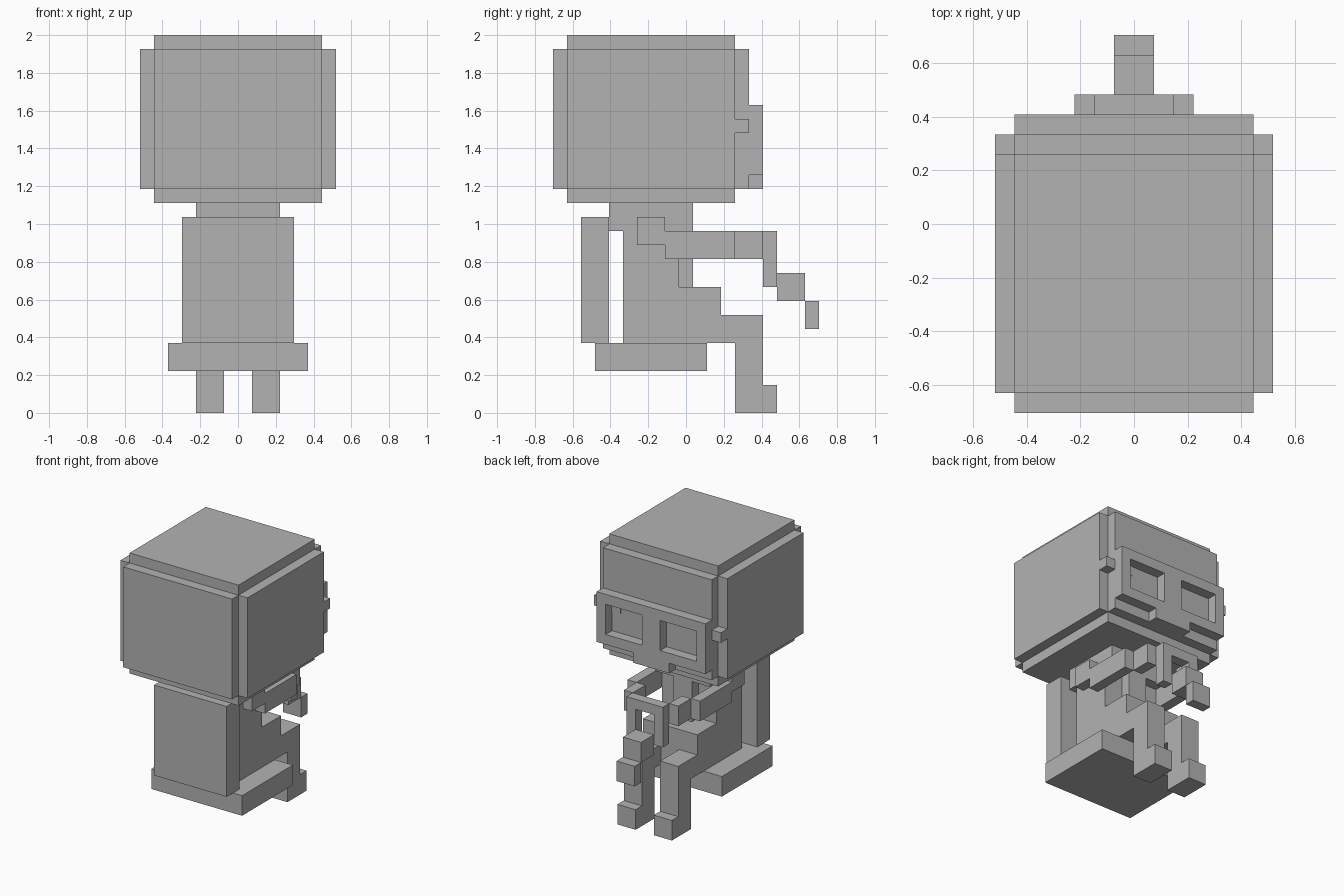
import bpy
import bmesh

if "Cube" in bpy.data.objects:
    bpy.data.objects.remove(bpy.data.objects["Cube"])

U = 2 / 27      # one block
Y0 = 9.5        # blocks from the front (-y) edge to the centre

grey = bpy.data.materials.new("plain grey")
grey.diffuse_color = (0.45, 0.45, 0.45, 1)
grey.use_nodes = True
grey.node_tree.nodes["Principled BSDF"].inputs["Base Color"].default_value = grey.diffuse_color


def blocks(name, boxes, mirror=False):
    """One object from boxes (x0, x1, y0, y1, z0, z1) in block units."""
    bm = bmesh.new()
    for x0, x1, y0, y1, z0, z1 in boxes:
        sides = [(x0, x1), (-x1, -x0)] if mirror else [(x0, x1)]
        for a, b in sides:
            for v in bmesh.ops.create_cube(bm, size=1)["verts"]:
                v.co.x = U * (b if v.co.x > 0 else a)
                v.co.y = U * ((y1 if v.co.y > 0 else y0) - Y0)
                v.co.z = U * (z1 if v.co.z > 0 else z0)
    mesh = bpy.data.meshes.new(name)
    bm.to_mesh(mesh)
    bm.free()
    mesh.materials.append(grey)
    obj = bpy.data.objects.new(name, mesh)
    bpy.context.collection.objects.link(obj)
    return obj


# Head: core block with raised panels on its four sides
blocks("head", [
    (-6, 6, 1, 13, 15, 27),
    (-7, 7, 1, 13, 16, 26),
    (-6, 6, 0, 14, 16, 26),
])

# Glasses: frame bars around two openings, with side hinges
blocks("glasses_frame", [
    (-6, 6, 14, 15, 21, 22),
    (-6, 6, 14, 15, 17, 18),
    (-1, 1, 14, 15, 18, 21),
    (-6, -5, 14, 15, 18, 21),
    (5, 6, 14, 15, 18, 21),
])
blocks("glasses_hinges", [(6, 7, 13, 14, 20, 21)], mirror=True)
blocks("lens_glint", [(4, 5, 14, 14.06, 20, 21)])
blocks("mouth", [(-2, 2, 14, 15, 16, 17)])

# Body
blocks("neck", [(-3, 3, 4, 10, 13, 15)])
blocks("torso", [(-3, 3, 5, 9, 5, 13), (-3, 3, 9, 12, 5, 9)])
blocks("tie", [(-1, 1, 9, 10, 9, 13)])

# Arms with hands turned inward
blocks("arms", [(3, 4, 6, 8, 12, 14), (3, 4, 8, 13, 11, 13)], mirror=True)
blocks("hands", [(2, 3, 13, 15, 11, 13)], mirror=True)

# Bent legs and feet
blocks("legs", [(1, 3, 12, 15, 5, 7), (1, 3, 13, 15, 0, 5)], mirror=True)
blocks("feet", [(1, 3, 15, 16, 0, 2)], mirror=True)

# Chair
blocks("seat", [(-5, 5, 3, 11, 3, 5)])
blocks("backrest", [(-4, 4, 2, 4, 5, 14)])

# Held tool: arch handle and a stepped shaft
blocks("handle", [
    (-2, 2, 15, 16, 12, 13),
    (-2, -1, 15, 16, 9, 12),
    (1, 2, 15, 16, 9, 12),
])
blocks("shaft", [(-1, 1, 16, 18, 8, 10), (-1, 1, 18, 19, 6, 8)])
